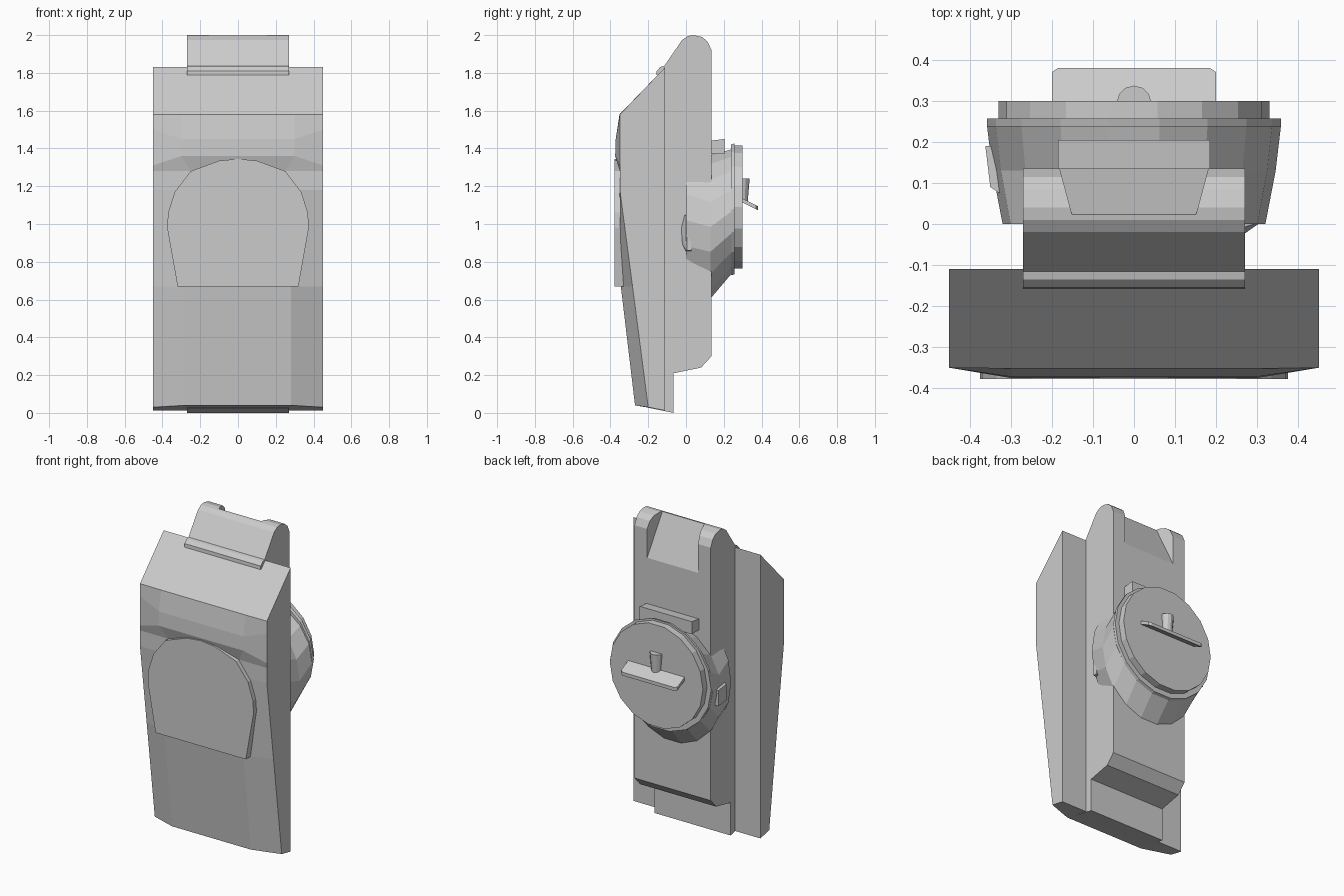
import bpy, bmesh, math

if "Cube" in bpy.data.objects:
    bpy.data.objects.remove(bpy.data.objects["Cube"])

def finish(name, bm):
    bmesh.ops.recalc_face_normals(bm, faces=bm.faces)
    me = bpy.data.meshes.new(name)
    bm.to_mesh(me)
    bm.free()
    ob = bpy.data.objects.new(name, me)
    bpy.context.collection.objects.link(ob)
    return ob

def loft(name, rings):
    """Skin matching closed rings of points and cap both ends."""
    bm = bmesh.new()
    rs = [[bm.verts.new(p) for p in r] for r in rings]
    n = len(rs[0])
    for a, b in zip(rs, rs[1:]):
        for i in range(n):
            j = (i + 1) % n
            bm.faces.new((a[i], a[j], b[j], b[i]))
    bm.faces.new(rs[0])
    bm.faces.new(rs[-1])
    return finish(name, bm)

def side_prism(name, prof, x0, x1):
    return loft(name, [[(x, y, z) for y, z in prof] for x in (x0, x1)])

def oval(y, cz, rx, rz, n=18):
    return [(rx * math.cos(2 * math.pi * i / n), y, cz + rz * math.sin(2 * math.pi * i / n)) for i in range(n)]

def hull(name, pts):
    bm = bmesh.new()
    for p in pts:
        bm.verts.new(p)
    r = bmesh.ops.convex_hull(bm, input=bm.verts)
    bmesh.ops.dissolve_limit(bm, angle_limit=0.01, verts=bm.verts, edges=bm.edges)
    return finish(name, bm)

# front shell: rows of (edge y, edge z, inner x, inner y, inner z)
rows = [(-.20, .03, .28, -.27, .04), (-.283, .67, .28, -.345, .67),
        (-.35, 1.18, .28, -.352, 1.18), (-.35, 1.28, .25, -.35, 1.28),
        (-.35, 1.31, .30, -.375, 1.36), (-.35, 1.50, .30, -.372, 1.45),
        (-.35, 1.58, .30, -.352, 1.58), (-.11, 1.83, .30, -.11, 1.83)]
bm = bmesh.new()
grid = [[bm.verts.new(p) for p in ((-.45, ey, ez), (-ix, iy, iz), (ix, iy, iz), (.45, ey, ez))]
        for ey, ez, ix, iy, iz in rows]
for a, b in zip(grid, grid[1:]):
    for i in range(3):
        bm.faces.new((a[i], a[i + 1], b[i + 1], b[i]))
bl, br = bm.verts.new((-.45, -.11, .012)), bm.verts.new((.45, -.11, .012))
bm.faces.new([r[0] for r in grid] + [bl])
bm.faces.new([r[3] for r in grid] + [br])
bm.faces.new(grid[-1] + [br, bl])
bm.faces.new(grid[0] + [br, bl])
finish("front_shell", bm)

# raised front panel
half = [(.32, .67), (.375, .98), (.37, 1.06), (.335, 1.17), (.25, 1.28), (.10, 1.335)]
outline = half + [(0, 1.345)] + [(-x, z) for x, z in reversed(half)]
loft("front_panel", [[(x, y, z) for x, z in outline] for y in (-.32, -.378)])

# rear body with rounded top
body = side_prism("rear_body", [
    (-.2, .027), (-.065, 0), (-.065, .21), (.08, .24), (.135, .30), (.135, 1.92),
    (.115, 1.965), (.085, 1.99), (.04, 2.0), (.01, 1.995), (-.02, 1.975),
    (-.12, 1.83), (-.2, 1.70)], -.27, .27)

# sloped recess between the two top lugs
cutter = hull("recess_cutter", [(s * x, y, z) for s in (-1, 1) for x, y, z in
              ((.15, .02, 2.005), (.15, .02, 2.1), (.185, .15, 1.70), (.185, .15, 2.1))])
mod = body.modifiers.new("recess", 'BOOLEAN')
mod.object = cutter
mod.solver = 'EXACT'
bpy.context.view_layer.objects.active = body
bpy.ops.object.modifier_apply(modifier=mod.name)
bpy.data.objects.remove(cutter)

# lip of the top flap
side_prism("flap_lip", [(-.157, 1.788), (-.155, 1.81), (-.135, 1.832), (-.10, 1.84), (-.10, 1.79)], -.27, .27)

# round housing on the back, with lid
loft("round_housing", [oval(0, 1.02, .32, .40), oval(.13, .985, .345, .385), oval(.24, 1.065, .358, .335)])
loft("lid_rim", [oval(.238, 1.075, .358, .352), oval(.257, 1.08, .358, .352)])
loft("lid", [oval(.25, 1.09, .33, .33), oval(.30, 1.09, .33, .33)])

# hinge block above the lid
side_prism("lid_hinge", [(.12, 1.37), (.205, 1.37), (.205, 1.45), (.12, 1.44)], -.185, .185)

# lid handle: crossbar and upright pin
bar = [(-.2, .30), (-.2, .37), (-.185, .38), (.185, .38), (.2, .37), (.2, .30)]
loft("handle_bar", [[(x, y, 1.145 - .5 * (y - .28) + dz) for x, y in bar] for dz in (0, -.022)])
loft("handle_pin", [[(r * math.cos(math.pi * i / 6), .295 + r * math.sin(math.pi * i / 6), z)
                     for i in range(7)] for z, r in ((1.12, .032), (1.24, .042))])

# side catch and side bump
hull("side_catch", [(x, y, z) for x, y in ((-.32, .07), (-.35, .09), (-.362, .19), (-.34, .19))
                    for z in (.95, 1.05)])
hull("side_bump", [(x, y, z) for x, y, z in (
    (.26, -.025, .90), (.26, -.03, .97), (.26, -.01, 1.05), (.26, 0, .85), (.31, .005, .86),
    (.31, .005, 1.04), (.26, .03, .85), (.31, .03, .86), (.31, .03, 1.04), (.26, .03, 1.05))])
